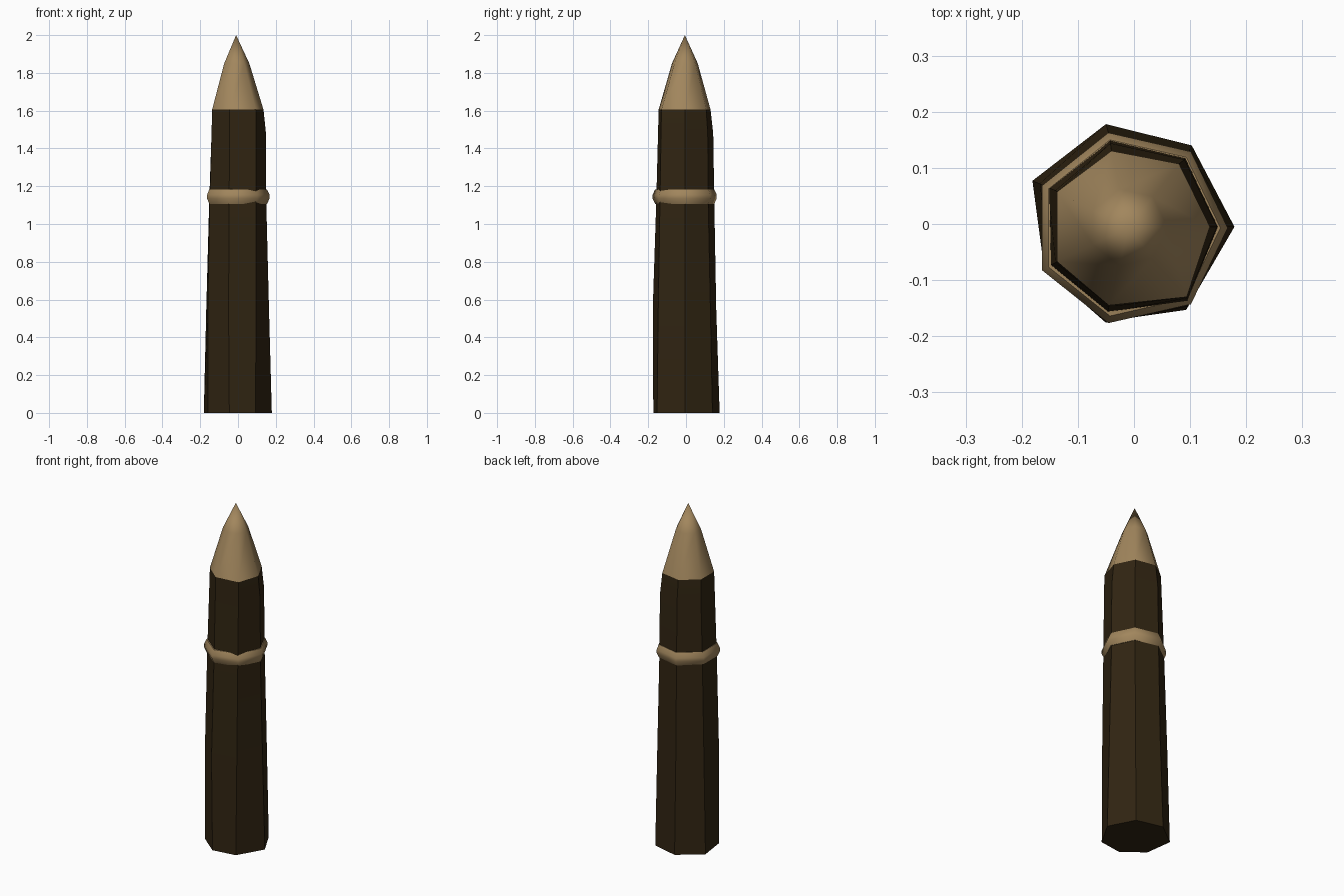
import bpy, math

if "Cube" in bpy.data.objects:
    bpy.data.objects.remove(bpy.data.objects["Cube"])

def material(name, rgb):
    m = bpy.data.materials.new(name)
    m.diffuse_color = (*rgb, 1)
    m.use_nodes = True
    m.node_tree.nodes["Principled BSDF"].inputs["Base Color"].default_value = m.diffuse_color
    return m

dark = material("dark wood", (0.030, 0.018, 0.006))
tan = material("bare tan wood", (0.36, 0.24, 0.11))

SIDES = 7

def ring(r, z, cx=0.0, cy=0.0):
    """Regular seven-sided ring with a corner on +x."""
    return [(cx + r * math.cos(2 * math.pi * i / SIDES),
             cy + r * math.sin(2 * math.pi * i / SIDES), z) for i in range(SIDES)]

def at(z, pts):
    return [(x, y, z) for x, y in pts]

def loft(name, rings, mat, tip=None, closed=False, angle=30):
    """Skin seven-point rings; cap the ends, end in a point, or close as a loop."""
    verts = [p for r in rings for p in r]
    n = len(rings)
    faces = []
    for k in range(n if closed else n - 1):
        a, b = k * SIDES, ((k + 1) % n) * SIDES
        for i in range(SIDES):
            j = (i + 1) % SIDES
            faces.append((a + i, a + j, b + j, b + i))
    if not closed:
        faces.append(tuple(reversed(range(SIDES))))
        top = (n - 1) * SIDES
        if tip:
            verts.append(tip)
            faces += [(top + i, top + (i + 1) % SIDES, len(verts) - 1) for i in range(SIDES)]
        else:
            faces.append(tuple(range(top, top + SIDES)))
    me = bpy.data.meshes.new(name)
    me.from_pydata(verts, [], faces)
    me.materials.append(mat)
    ob = bpy.data.objects.new(name, me)
    bpy.context.collection.objects.link(ob)
    bpy.ops.object.select_all(action='DESELECT')
    ob.select_set(True)
    bpy.context.view_layer.objects.active = ob
    bpy.ops.object.shade_smooth_by_angle(angle=math.radians(angle))
    return ob

# Rough-hewn outline of the shaft end, shared with the point
shoulder = at(1.605, [(0.135, -0.005), (0.08, 0.107), (-0.04, 0.13), (-0.137, 0.057),
                      (-0.137, -0.067), (-0.045, -0.145), (0.094, -0.13)])

# Shaft: slightly irregular tapered heptagon
loft("shaft", [
    at(0, [(0.179, -0.005), (0.103, 0.14), (-0.05, 0.178), (-0.181, 0.077),
           (-0.16, -0.079), (-0.046, -0.173), (0.093, -0.153)]),
    at(0.55, [(0.164, -0.005), (0.098, 0.129), (-0.045, 0.16), (-0.168, 0.072),
              (-0.16, -0.08), (-0.05, -0.176), (0.095, -0.147)]),
    at(1.1, [(0.15, -0.005), (0.092, 0.118), (-0.043, 0.15), (-0.153, 0.065),
             (-0.15, -0.074), (-0.047, -0.158), (0.095, -0.138)]),
    at(1.48, [(0.148, -0.005), (0.09, 0.115), (-0.042, 0.144), (-0.14, 0.06),
              (-0.14, -0.069), (-0.045, -0.148), (0.095, -0.132)]),
    shoulder], dark)

# Sharpened point
loft("sharpened_point",
     [shoulder, ring(0.07, 1.85, -0.01, -0.006)], tan, tip=(-0.01, -0.006, 2.0), angle=60)

# Band around the shaft
profile = [(0.145, 1.105), (0.161, 1.107), (0.174, 1.135), (0.174, 1.155),
           (0.161, 1.183), (0.145, 1.185)]
loft("band", [ring(r, z, -0.007, -0.007) for r, z in reversed(profile)][::-1],
     tan, closed=True, angle=50)
